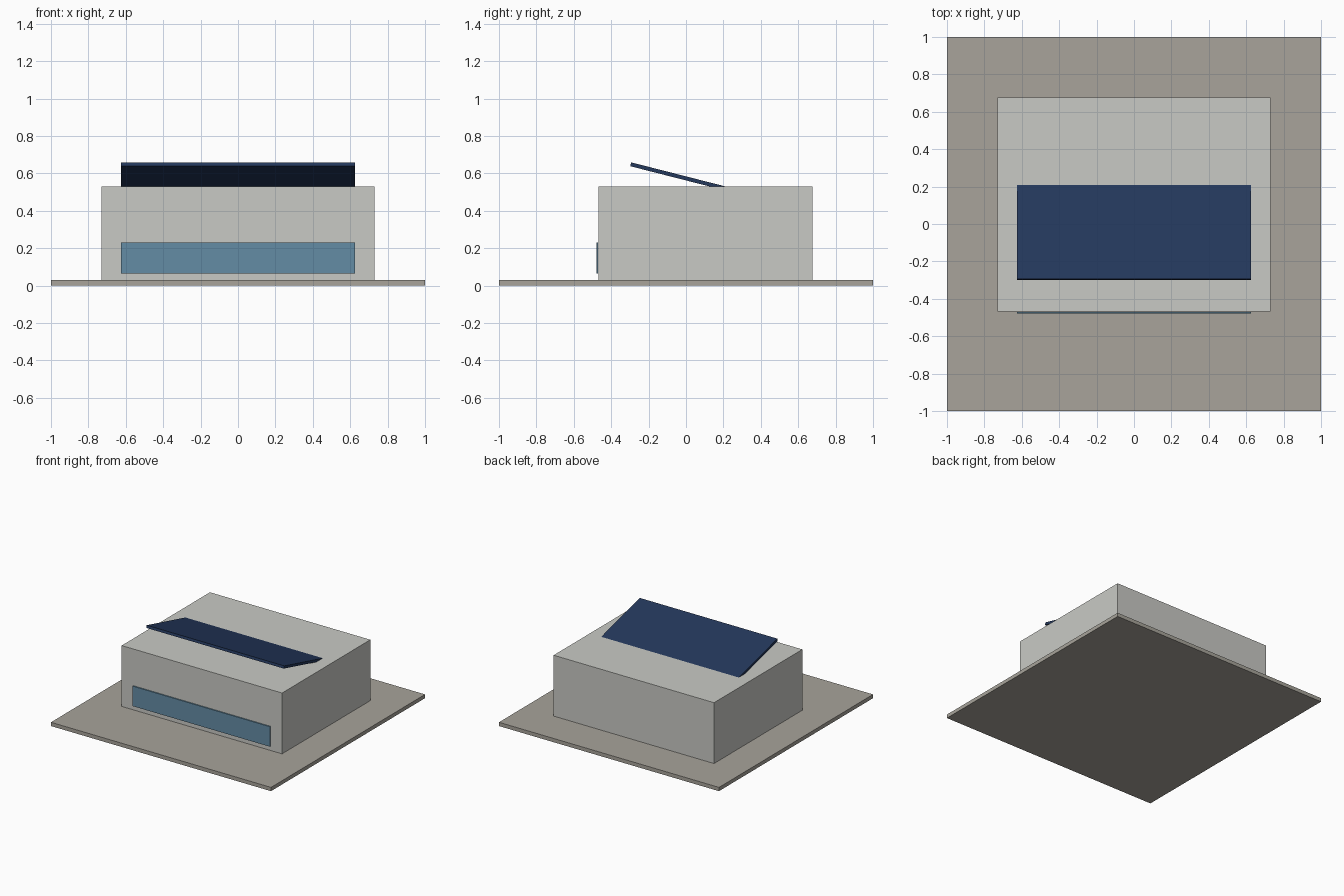
import bpy
from mathutils import Matrix, Vector

if "Cube" in bpy.data.objects:
    bpy.data.objects.remove(bpy.data.objects["Cube"])


def material(name, rgb):
    # sRGB bytes to linear diffuse colour
    lin = [(c / 255 / 12.92) if c <= 10 else ((c / 255 + 0.055) / 1.055) ** 2.4 for c in rgb]
    m = bpy.data.materials.new(name)
    m.diffuse_color = (*lin, 1.0)
    m.use_nodes = True
    m.node_tree.nodes["Principled BSDF"].inputs["Base Color"].default_value = m.diffuse_color
    return m


def box(name, lo, hi, mat, tilt=0.0):
    lo, hi = Vector(lo), Vector(hi)
    bpy.ops.mesh.primitive_cube_add(size=1, location=(lo + hi) / 2)
    ob = bpy.context.object
    ob.name = name
    ob.data.transform(Matrix.Rotation(tilt, 4, 'X') @ Matrix.Diagonal((*(hi - lo), 1)))
    ob.data.materials.append(mat)
    return ob


paving = material("warm grey paving", (168, 164, 155))
wall = material("pale grey wall", (201, 202, 197))
glass = material("blue glass", (100, 140, 165))
navy = material("navy panel", (36, 56, 92))

# Ground slab
box("base_slab", (-1, -1, 0), (1, 1, 0.031), paving)

# Main block, set back from the front
box("building_block", (-0.729, -0.469, 0.031), (0.729, 0.677, 0.531), wall)

# Long window strip on the front wall
box("front_window", (-0.625, -0.479, 0.066), (0.625, -0.4695, 0.23), glass)

# Tilted roof panel, raised at the front, its back edge sunk into the roof
box("roof_panel", (-0.625, -0.3055, 0.561), (0.625, 0.3195, 0.582), navy, tilt=-0.25)
